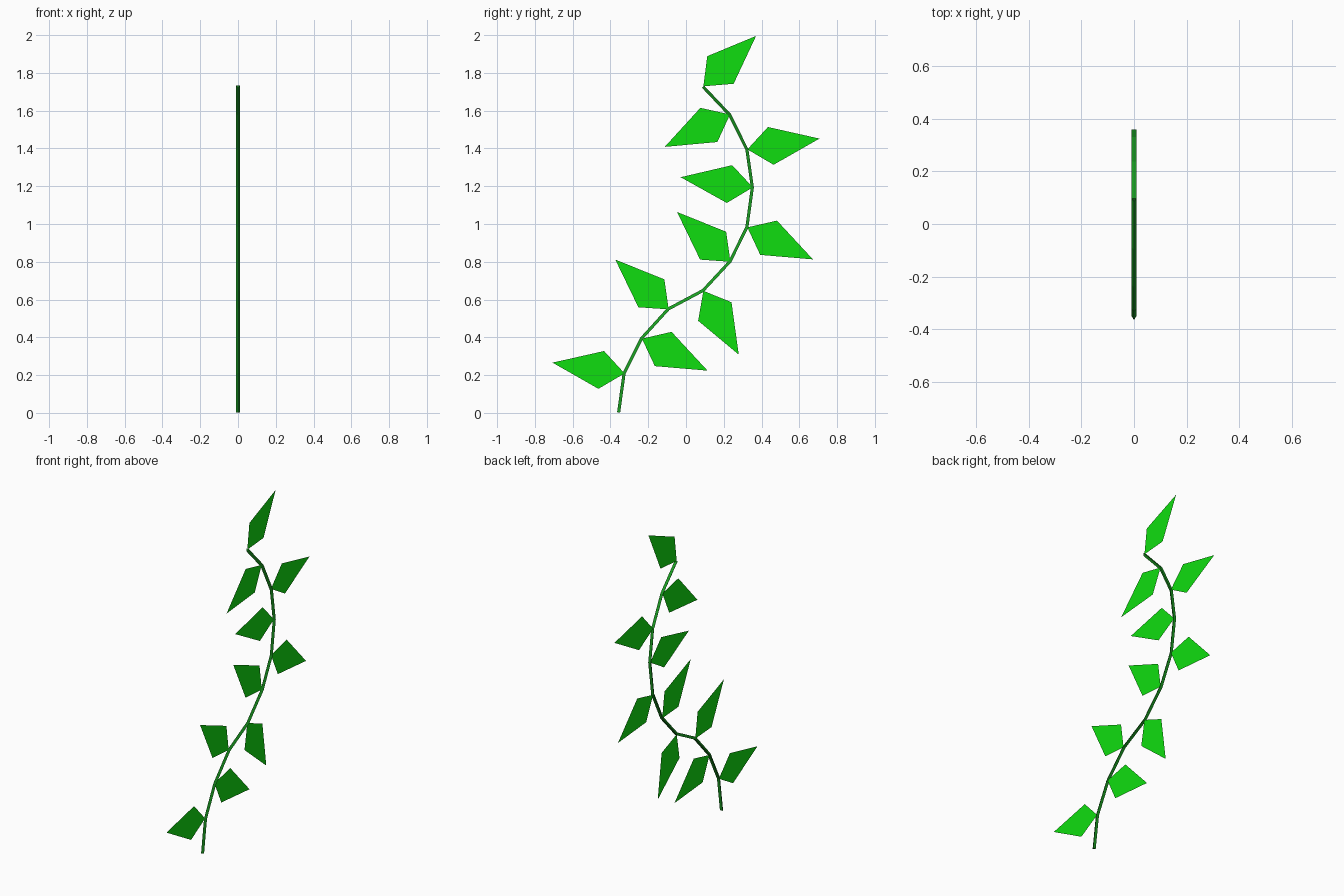
import bpy, bmesh
from math import sin, cos, pi, radians
from mathutils import Vector

if "Cube" in bpy.data.objects:
    bpy.data.objects.remove(bpy.data.objects["Cube"])


def material(name, color):
    m = bpy.data.materials.new(name)
    m.diffuse_color = (*color, 1)
    m.use_nodes = True
    m.node_tree.nodes["Principled BSDF"].inputs["Base Color"].default_value = m.diffuse_color
    return m


def finish(name, bm, mat):
    me = bpy.data.meshes.new(name)
    bm.to_mesh(me)
    bm.free()
    me.materials.append(mat)
    ob = bpy.data.objects.new(name, me)
    bpy.context.collection.objects.link(ob)
    return ob


leaf_green = material("leaf_green", (0.005, 0.73, 0.005))
stem_green = material("stem_green", (0.01, 0.33, 0.015))

# Stem centre line in the y-z plane
path = [Vector((0, y, z)) for y, z in [
    (-0.354, 0.002), (-0.325, 0.209), (-0.233, 0.393), (-0.092, 0.548),
    (0.092, 0.646), (0.235, 0.80), (0.325, 0.982), (0.354, 1.194),
    (0.325, 1.395), (0.233, 1.58), (0.092, 1.729)]]

# Stem: a three-sided tube swept along the path
RADIUS, SIDES = 0.011, 3
bm = bmesh.new()
rings = []
for i, p in enumerate(path):
    t = (path[min(i + 1, len(path) - 1)] - path[max(i - 1, 0)]).normalized()
    out = Vector((0, -t.z, t.y))
    rings.append([bm.verts.new(p + RADIUS * (out * cos(a) + Vector((1, 0, 0)) * sin(a)))
                  for a in (2 * pi * k / SIDES for k in range(SIDES))])
for a, b in zip(rings, rings[1:]):
    for k in range(SIDES):
        j = (k + 1) % SIDES
        bm.faces.new((a[k], a[j], b[j], b[k]))
bm.faces.new(rings[0])
bm.faces.new(rings[-1])
bmesh.ops.recalc_face_normals(bm, faces=bm.faces)
finish("stem", bm, stem_green)

# Leaves: flat kites, one growing from each joint at its own angle
LENGTH, SHOULDER, HALF_WIDTH = 0.386, 0.125, 0.101
angles = [171.5, -26, 137, -61, 137, -26, 172, 8.5, 206.4, 43.7]
for i, (base, deg) in enumerate(zip(path[1:], angles), 1):
    a = radians(deg)
    along = Vector((0, cos(a), sin(a)))
    side = Vector((0, -sin(a), cos(a)))
    bm = bmesh.new()
    bm.faces.new([bm.verts.new(base + along * u + side * v) for u, v in
                  [(0, 0), (SHOULDER, -HALF_WIDTH), (LENGTH, 0), (SHOULDER, HALF_WIDTH)]])
    finish(f"leaf_{i}", bm, leaf_green)
